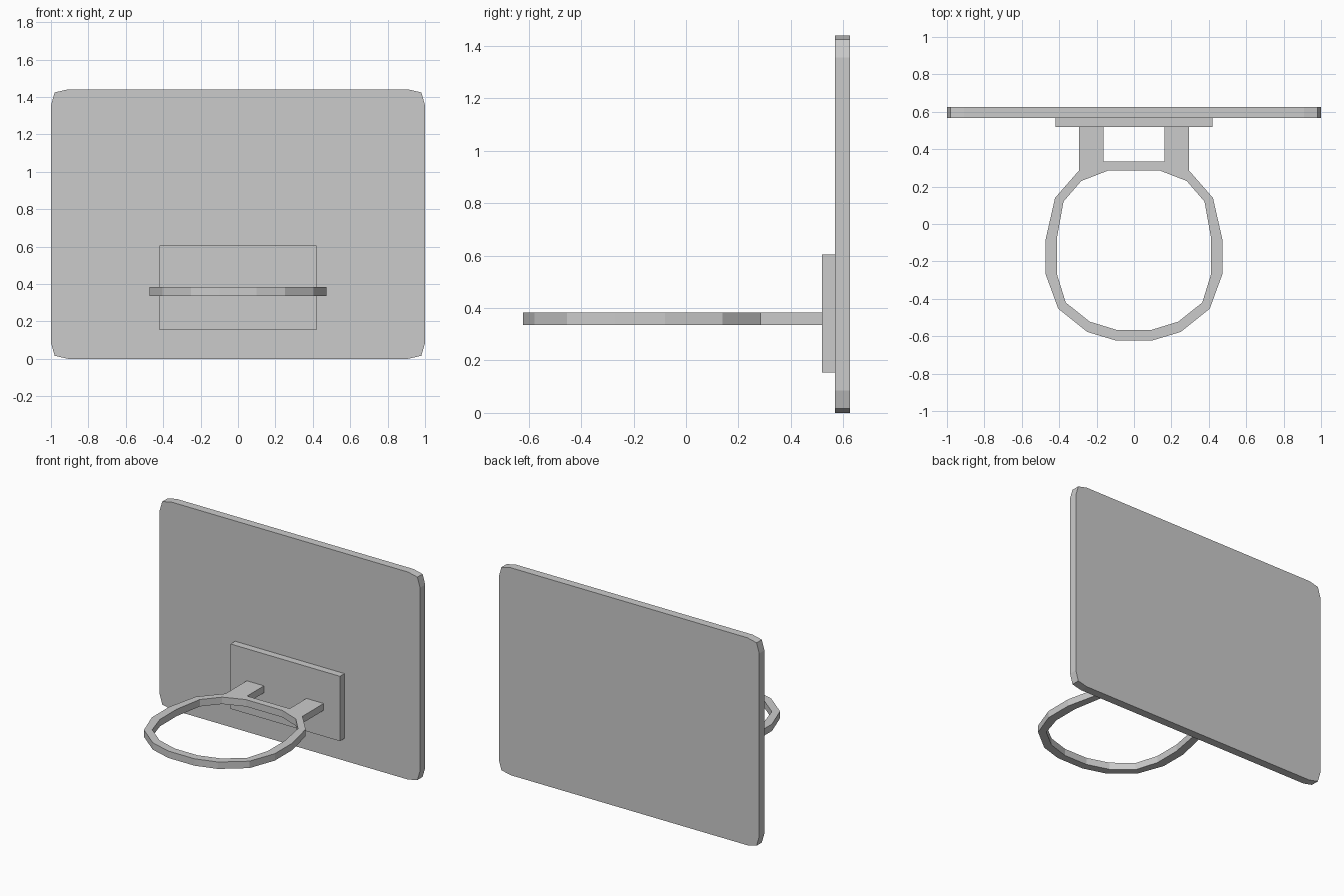
import bpy, bmesh
from mathutils import Vector

if "Cube" in bpy.data.objects:
    bpy.data.objects.remove(bpy.data.objects["Cube"])


def mirrored_slab(name, half, to_3d, depth):
    """Extrude the x >= 0 half of an outline and mirror it across x = 0."""
    bm = bmesh.new()
    face = bm.faces.new([bm.verts.new(to_3d(a, b)) for a, b in half])
    ext = bmesh.ops.extrude_face_region(bm, geom=[face], use_keep_orig=True)
    moved = [g for g in ext["geom"] if isinstance(g, bmesh.types.BMVert)]
    bmesh.ops.translate(bm, verts=moved, vec=Vector(depth))
    bmesh.ops.recalc_face_normals(bm, faces=bm.faces)
    # open the seam so the halves weld cleanly
    seam = [f for f in bm.faces if all(abs(v.co.x) < 1e-5 for v in f.verts)]
    bmesh.ops.delete(bm, geom=seam, context="FACES_ONLY")
    mesh = bpy.data.meshes.new(name)
    bm.to_mesh(mesh)
    bm.free()
    obj = bpy.data.objects.new(name, mesh)
    bpy.context.collection.objects.link(obj)
    mirror = obj.modifiers.new("mirror", "MIRROR")
    mirror.use_clip = True
    return obj


def upright(y):
    return lambda x, z: (x, y, z)


# backboard with clipped corners
H = 1.44
corner = [(0.91, 0), (0.98, 0.016), (1.0, 0.085)]
board = [(0, 0)] + corner + [(x, H - z) for x, z in reversed(corner)] + [(0, H)]
mirrored_slab("backboard", board, upright(0.568), (0, 0.057, 0))

# mounting plate
plate = [(0, 0.155), (0.42, 0.155), (0.42, 0.605), (0, 0.605)]
mirrored_slab("mounting_plate", plate, upright(0.518), (0, 0.05, 0))

# hoop with its two support arms
arm = [(0, 0.333), (0.163, 0.333), (0.163, 0.518), (0.295, 0.518)]
outer = [(0.295, 0.285), (0.422, 0.14), (0.472, -0.08), (0.472, -0.27),
         (0.405, -0.453), (0.25, -0.577), (0.1, -0.622), (0, -0.622)]
inner = [(0, -0.568), (0.087, -0.568), (0.237, -0.522), (0.365, -0.42),
         (0.413, -0.265), (0.413, -0.08), (0.377, 0.12), (0.282, 0.23),
         (0.14, 0.285), (0, 0.285)]
mirrored_slab("hoop", arm + outer + inner, lambda x, y: (x, y, 0.335), (0, 0, 0.048))
